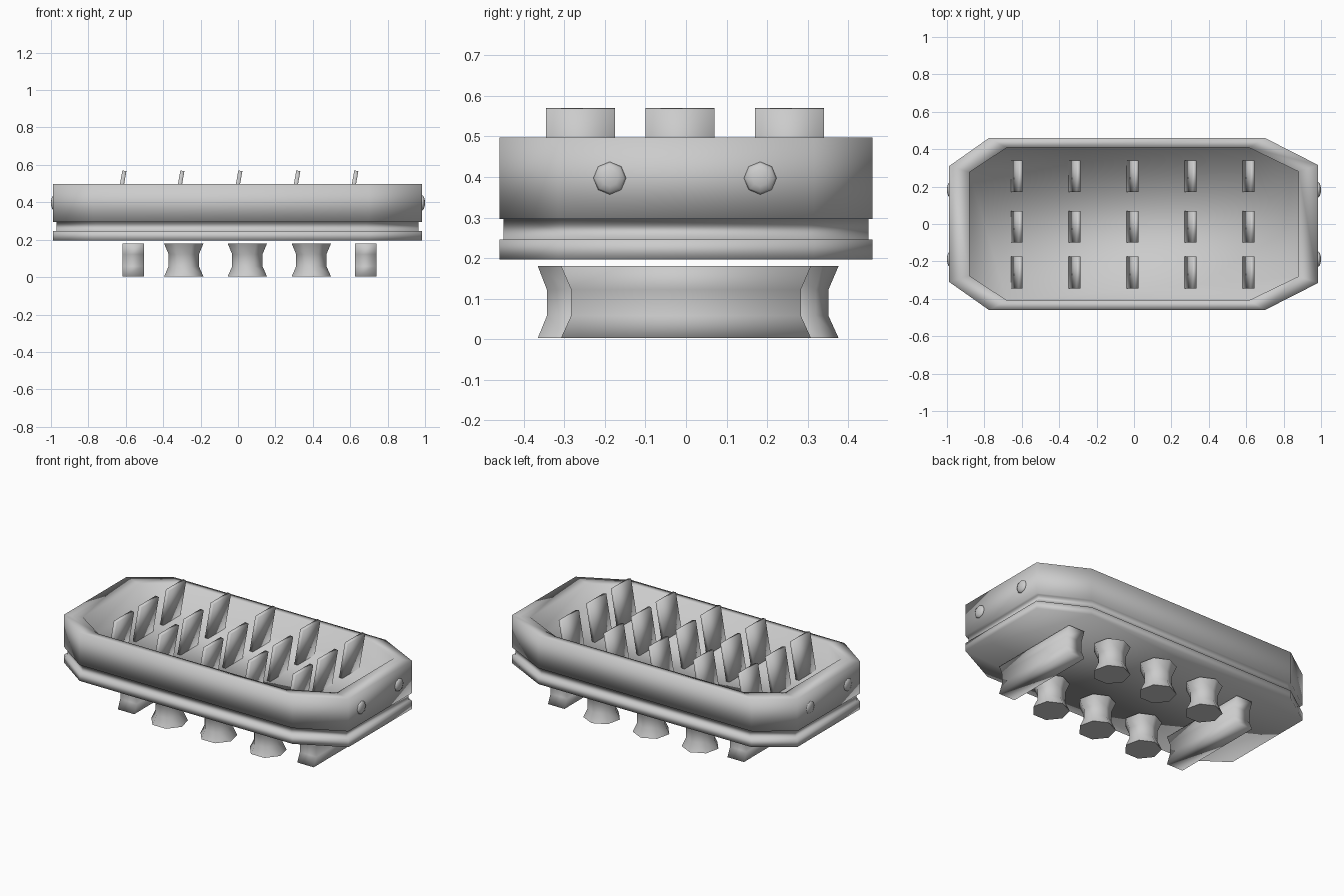
import bpy, bmesh, math
from mathutils import Matrix

if "Cube" in bpy.data.objects:
    bpy.data.objects.remove(bpy.data.objects["Cube"])


def finish(name, bm, angle=None):
    bmesh.ops.recalc_face_normals(bm, faces=bm.faces[:])
    me = bpy.data.meshes.new(name)
    bm.to_mesh(me)
    bm.free()
    ob = bpy.data.objects.new(name, me)
    bpy.context.collection.objects.link(ob)
    bpy.ops.object.select_all(action='DESELECT')
    ob.select_set(True)
    bpy.context.view_layer.objects.active = ob
    if angle is None:
        bpy.ops.object.shade_smooth()
    elif angle > 0:
        bpy.ops.object.shade_smooth_by_angle(angle=math.radians(angle))
    return ob


def loft(name, rings, angle=None):
    """Skin a stack of closed rings and cap both ends."""
    bm = bmesh.new()
    loops = [[bm.verts.new(p) for p in r] for r in rings]
    n = len(loops[0])
    for a, b in zip(loops, loops[1:]):
        for i in range(n):
            j = (i + 1) % n
            bm.faces.new((a[i], a[j], b[j], b[i]))
    bm.faces.new(loops[0])
    bm.faces.new(loops[-1])
    return finish(name, bm, angle)


def outline(half, z, s=1.0, sy=1.0):
    """Mirror the back half of an octagon outline to the front."""
    pts = half + [(x, -y) for x, y in reversed(half)]
    return [(x * s, y * sy, z) for x, y in pts]


# Tray: grooved outside wall, flat rim, straight cavity walls and floor
outer = [(0.985, 0.315), (0.70, 0.46), (-0.775, 0.46), (-0.988, 0.31)]
inner = [(0.88, 0.28), (0.615, 0.408), (-0.68, 0.408), (-0.88, 0.277)]
loft("tray", [
    outline(outer, 0.197), outline(outer, 0.246),
    outline(outer, 0.246, 0.981, 0.979), outline(outer, 0.296, 0.981, 0.979),
    outline(outer, 0.296), outline(outer, 0.497),
    outline(inner, 0.497), outline(inner, 0.34)])

# Leaning blades in three rows of five
for row, y in enumerate((-0.26, -0.015, 0.255)):
    for col in range(5):
        bm = bmesh.new()
        m = (Matrix.Translation((-0.628 + 0.31 * col, y, 0.452))
             @ Matrix.Rotation(math.radians(10), 4, 'Y')
             @ Matrix.Diagonal((0.022, 0.17, 0.236, 1)))
        bmesh.ops.create_cube(bm, size=1, matrix=m)
        finish(f"blade_{row}_{col}", bm)

# Waisted seven-sided feet
profile = [(0.108, 0.003), (0.083, 0.058), (0.083, 0.122), (0.108, 0.18)]
for side, y in (("front", -0.268), ("back", 0.268)):
    for i, x in enumerate((-0.29, 0.05, 0.392)):
        rings = [[(x + r * math.sin(k * math.tau / 7),
                   y + r * math.cos(k * math.tau / 7), z) for k in range(7)]
                 for r, z in profile]
        loft(f"{side}_foot_{i}", rings, 60)

# End bars with waisted ends
for name, x in (("left_bar", -0.56), ("right_bar", 0.683)):
    rings = [[(x + sx * 0.057, sy * (r + 0.2), z)
              for sx, sy in ((-1, -1), (1, -1), (1, 1), (-1, 1))]
             for r, z in profile]
    loft(name, rings)

# Rivets on both end walls
for side, sx in (("left", -1), ("right", 1)):
    for i, y in enumerate((-0.188, 0.183)):
        bm = bmesh.new()
        m = (Matrix.Translation((sx * 0.984, y, 0.397))
             @ Matrix.Diagonal((0.016, 0.041, 0.041, 1)))
        bmesh.ops.create_uvsphere(bm, u_segments=8, v_segments=6, radius=1,
                                  matrix=m @ Matrix.Rotation(math.pi / 2, 4, 'Y'))
        finish(f"{side}_rivet_{i}", bm)
